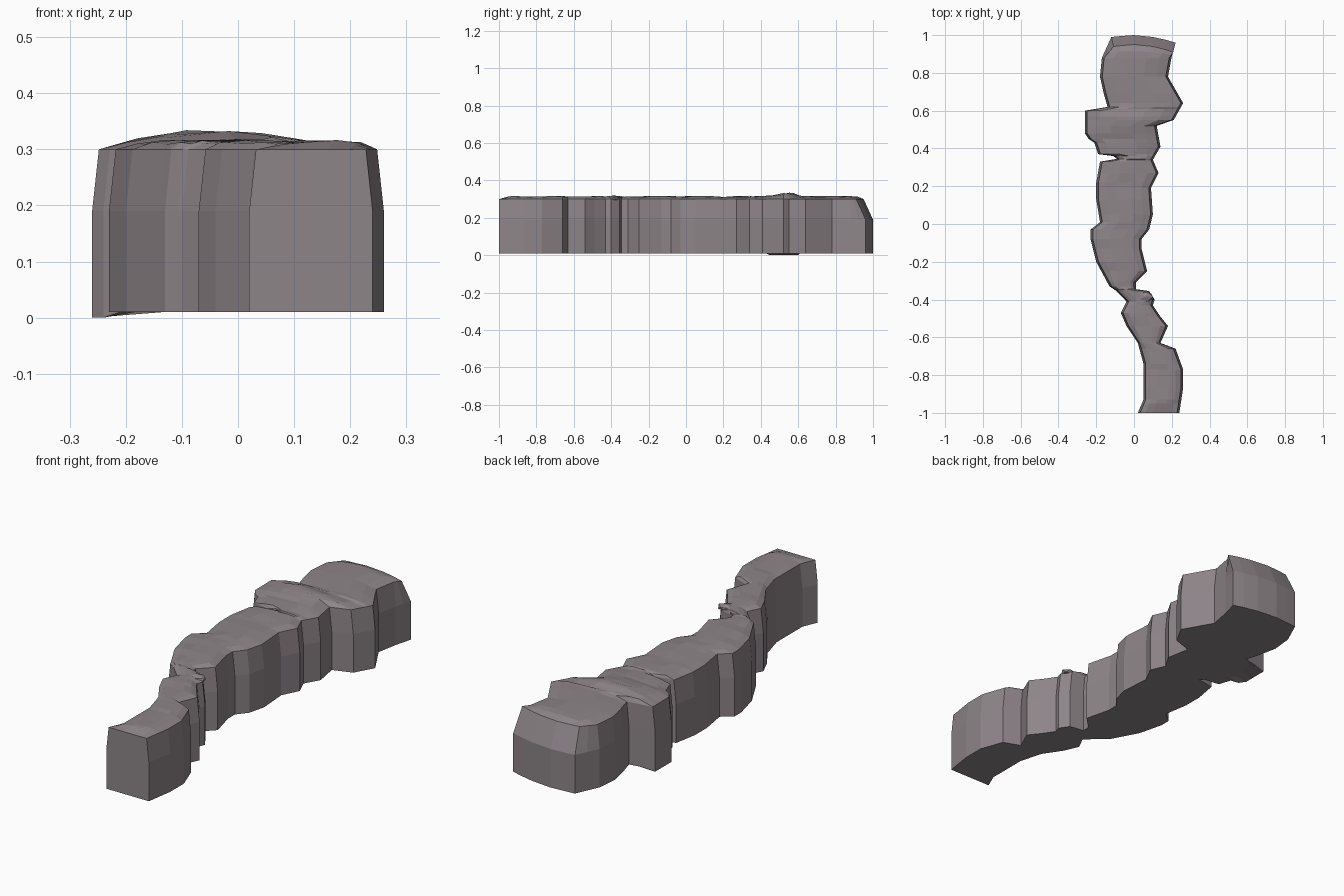
import bpy
import bmesh
import random
from mathutils import Matrix

random.seed(4)
if "Cube" in bpy.data.objects:
    bpy.data.objects.remove(bpy.data.objects["Cube"], do_unlink=True)

stone = bpy.data.materials.new("warm grey stone")
stone.use_nodes = True
stone.diffuse_color = (0.27, 0.235, 0.25, 1)
stone.node_tree.nodes["Principled BSDF"].inputs["Base Color"].default_value = stone.diffuse_color

# Two banks of the rock ledge, front to back, as (x, y) in hundredths
LEFT_BANK = [
    (2, -100), (5, -93), (5, -74), (2, -63), (-4, -54), (-7, -47), (-4, -41),
    (-10, -35), (-13, -33), (-20, -20), (-23, -8), (-23, -3), (-18, 1),
    (-20, 13), (-20, 22), (-18, 33), (-9, 34.5), (-11, 36), (-19, 37),
    (-21, 43), (-24, 45), (-26, 48), (-26, 60), (-20, 61), (-14, 62),
    (-16, 69), (-18, 78), (-17, 88), (-12, 100)]
RIGHT_BANK = [
    (24, -100), (26, -87), (26, -77), (22, -66), (14, -63), (18, -54),
    (14, -49), (10, -43), (11, -40), (8, -35.5), (1, -34.5), (1, -31),
    (7, -25), (4, -13), (4, -8), (8, -3), (10, 5), (9, 19), (13, 27),
    (10, 34), (14, 41), (12, 52), (21, 55), (26, 64), (18, 78), (22, 100)]
COLUMNS = [0, 0.15, 0.35, 0.65, 0.85, 1]
BACK_CURVE = [-0.01, -0.005, 0, -0.01, -0.025, -0.04]
BASE, WAIST, RIM, CROWN = 0.01, 0.19, 0.30, 0.315


def bank_x(bank, y):
    """Position of a bank at distance y, straight between its corners."""
    for (x0, y0), (x1, y1) in zip(bank, bank[1:]):
        if y <= y1:
            return (x0 + (x1 - x0) * (y - y0) / (y1 - y0)) / 100
    return bank[-1][0] / 100


def ridge(x, y):
    """Raised diagonal crest towards the back of the ledge."""
    d = y - 0.55 + 0.2 * x
    along = max(0, 1 - (-d / 0.13 if d < 0 else d / 0.06))
    return 0.022 * along * max(0, min(1, 1.5 - abs(x + 0.04) / 0.13))


def base_height(x, y):
    return 0.0 if x < -0.22 and 0.44 < y < 0.605 else BASE


def finish(bm, name):
    bmesh.ops.recalc_face_normals(bm, faces=bm.faces)
    mesh = bpy.data.meshes.new(name)
    bm.to_mesh(mesh)
    bm.free()
    mesh.materials.append(stone)
    obj = bpy.data.objects.new(name, mesh)
    bpy.context.collection.objects.link(obj)
    return obj


def bridge(bm, first, second):
    """Quads between two rows of vertices."""
    for a, b, c, d in zip(first, first[1:], second[1:], second):
        bm.faces.new((a, b, c, d))


# Rock ledge: cross-sections lofted from front to back
bm = bmesh.new()
stations = sorted({y for _, y in LEFT_BANK + RIGHT_BANK} | {-95, 94, 57})
sections = []
for s in stations:
    y = s / 100
    left, right = bank_x(LEFT_BANK, s), bank_x(RIGHT_BANK, s)
    at_end = abs(s) == 100
    bend = max(0, (y - 0.88) / 0.12)
    taper = min(0.012, (right - left) * 0.08)
    rows = {"base": [], "waist": [], "top": []}
    for i, t in enumerate(COLUMNS):
        x = left + (right - left) * t
        y_low = y + BACK_CURVE[i] * bend
        rows["base"].append(bm.verts.new((x, y_low, base_height(x, y))))
        rows["waist"].append(bm.verts.new((x, y_low, WAIST)))
        x_top = left + taper + (right - left - 2 * taper) * t
        edge = i in (0, len(COLUMNS) - 1)
        z = RIM
        if not edge and not at_end:
            z = CROWN + random.uniform(-0.003, 0.002) + ridge(x, y)
            z -= 0.004 if i in (1, len(COLUMNS) - 2) else 0
        rows["top"].append(bm.verts.new((x_top, y_low - 0.05 * bend, z)))
    sections.append(rows)

for near, far in zip(sections, sections[1:]):
    bridge(bm, near["top"], far["top"])
    bridge(bm, near["base"], far["base"])
    for side in (0, -1):
        levels = ("base", "waist", "top")
        bridge(bm, [near[k][side] for k in levels], [far[k][side] for k in levels])
for end in (sections[0], sections[-1]):
    bridge(bm, end["base"], end["waist"])
    bridge(bm, end["waist"], end["top"])
loose = [v for v in bm.verts if not v.link_faces]
bmesh.ops.delete(bm, geom=loose, context="VERTS")
finish(bm, "rock_ledge")

# Small broken stones lying in the narrow gap
for name, place, size in (
        ("gap_stone_large", (0.06, -0.385, 0.305), (0.045, 0.03, 0.017)),
        ("gap_stone_small", (0.0, -0.36, 0.302), (0.03, 0.02, 0.014))):
    bm = bmesh.new()
    bmesh.ops.create_icosphere(bm, subdivisions=1, radius=1,
                               matrix=Matrix.LocRotScale(place, None, size))
    finish(bm, name)
